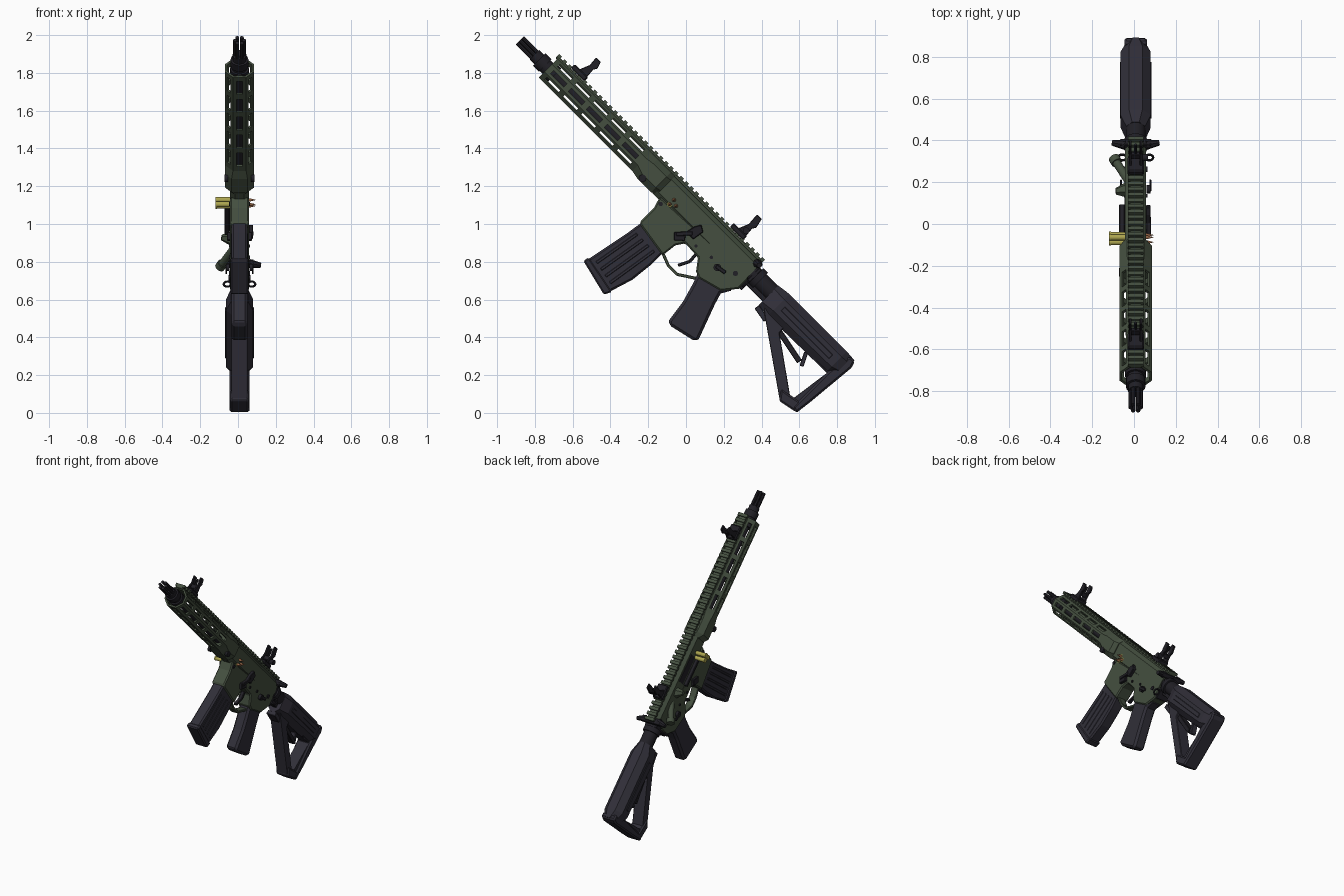
import bpy, bmesh, math
from mathutils import Vector

cube = bpy.data.objects.get("Cube")
if cube:
    bpy.data.objects.remove(cube, do_unlink=True)


def material(name, rgb):
    m = bpy.data.materials.new(name)
    m.use_nodes = True
    m.diffuse_color = (*rgb, 1)
    bsdf = m.node_tree.nodes["Principled BSDF"]
    bsdf.inputs["Base Color"].default_value = (*rgb, 1)
    bsdf.inputs["Roughness"].default_value = 0.6
    return m


GREEN = material("olive_green", (0.058, 0.078, 0.050))
POLYMER = material("dark_polymer", (0.030, 0.028, 0.040))
STEEL = material("black_steel", (0.015, 0.014, 0.019))
BRASS = material("brass", (0.42, 0.38, 0.08))
COPPER = material("copper", (0.30, 0.13, 0.06))


# Parts use local axes: x across, s rearward, t upward; each is then tilted 45 degrees
def finish(name, bm, mat, bevel=0, smooth=False):
    bmesh.ops.recalc_face_normals(bm, faces=bm.faces)
    mesh = bpy.data.meshes.new(name)
    bm.to_mesh(mesh)
    bm.free()
    mesh.materials.append(mat)
    o = bpy.data.objects.new(name, mesh)
    bpy.context.collection.objects.link(o)
    o.rotation_euler.x = -math.pi / 4
    o.location = (0.008, 0, 1)
    if bevel:
        b = o.modifiers.new("bevel", "BEVEL")
        b.width, b.segments, b.limit_method = bevel, 1, "ANGLE"
        b.angle_limit = math.radians(50)
    if smooth:
        bpy.ops.object.select_all(action="DESELECT")
        o.select_set(True)
        bpy.context.view_layer.objects.active = o
        bpy.ops.object.shade_smooth_by_angle(angle=math.radians(35))
    return o


def prism(name, pts, half, mat, bevel=0.006, x=0):
    bm = bmesh.new()
    face = bm.faces.new([bm.verts.new((x - half, s, t)) for s, t in pts])
    out = bmesh.ops.extrude_face_region(bm, geom=[face])["geom"]
    bmesh.ops.translate(bm, vec=(2 * half, 0, 0),
                        verts=[v for v in out if isinstance(v, bmesh.types.BMVert)])
    return finish(name, bm, mat, bevel)


def box(name, c, size, mat, bevel=0.003):
    s, t, a, b = c[1], c[2], size[1] / 2, size[2] / 2
    pts = [(s - a, t - b), (s + a, t - b), (s + a, t + b), (s - a, t + b)]
    return prism(name, pts, size[0] / 2, mat, bevel, c[0])


def bar(name, p, q, width, half, mat, x=0):
    p, q = Vector(p), Vector(q)
    n = (q - p).orthogonal().normalized() * width / 2
    return prism(name, [p - n, q - n, q + n, p + n], half, mat, 0.003, x)


def tube(name, p, q, r, mat, r2=None, sides=20):
    p, q = Vector(p), Vector(q)
    bm = bmesh.new()
    bmesh.ops.create_cone(bm, cap_ends=True, segments=sides, radius1=r,
                          radius2=r if r2 is None else r2, depth=(q - p).length)
    turn = (q - p).to_track_quat("Z", "Y").to_matrix().to_4x4()
    turn.translation = (p + q) / 2
    bm.transform(turn)
    return finish(name, bm, mat, smooth=True)


def octagon(hw, lo, hi, c):
    return [(hw - c, lo), (hw, lo + c), (hw, hi - c), (hw - c, hi),
            (c - hw, hi), (-hw, hi - c), (-hw, lo + c), (c - hw, lo)]


def loft(name, sections, mat):
    """Chamfered body through sections of (s, half width, low, high, chamfer)."""
    bm = bmesh.new()
    rings = [[bm.verts.new((x, s, t)) for x, t in octagon(*rest)] for s, *rest in sections]
    for a, b in zip(rings, rings[1:]):
        for i in range(8):
            j = (i + 1) % 8
            bm.faces.new((a[i], a[j], b[j], b[i]))
    bm.faces.new(rings[0])
    bm.faces.new(rings[-1])
    return finish(name, bm, mat)


def ring_frame(name, outer, inner, half, mat):
    """Flat frame between two outlines with equal numbers of corners."""
    bm = bmesh.new()
    loops = [[bm.verts.new((x, s, t)) for s, t in pts]
             for x, pts in ((-half, outer), (half, outer), (half, inner), (-half, inner))]
    n = len(outer)
    for a, b in zip(loops, loops[1:] + loops[:1]):
        for i in range(n):
            j = (i + 1) % n
            bm.faces.new((a[i], a[j], b[j], b[i]))
    return finish(name, bm, mat, 0.005)


BORE = 0.066

# Barrel, muzzle collars and pronged muzzle device
tube("barrel", (0, -1.2, BORE), (0, -0.2, BORE), 0.026, STEEL)
for s0, s1, r in ((-1.2, -1.165, 0.036), (-1.165, -1.12, 0.047), (-1.12, -1.1, 0.04), (-1.1, -1.05, 0.05)):
    tube("muzzle_collar", (0, s0, BORE), (0, s1, BORE), r, STEEL, sides=16)
for k in range(6):
    a = k * math.pi / 3
    x, t = 0.024 * math.cos(a), BORE + 0.024 * math.sin(a)
    tube("muzzle_prong", (x, -1.31, t), (x, -1.19, t), 0.0105, STEEL, sides=8)

# Handguard shell: eight facets, slotted down the middle except along the top
bm = bmesh.new()
corners = [Vector(p) for p in octagon(0.077, -0.002, 0.138, 0.042)]
outline = []
for i, p in enumerate(corners):
    q = corners[(i + 1) % 8]
    outline += [p, p.lerp(q, 0.28), p.lerp(q, 0.72)]
stations = [-1.1]
for k in range(5):
    mid = -1.02 + 0.134 * k
    stations += [mid - 0.05, mid + 0.05]
stations.append(-0.40)
rings = [[bm.verts.new((p.x, s, p.y)) for p in outline] for s in stations]
for k in range(len(rings) - 1):
    for i in range(24):
        if not (k % 2 and i % 3 == 1 and i // 3 != 3):
            j = (i + 1) % 24
            bm.faces.new((rings[k][i], rings[k][j], rings[k + 1][j], rings[k + 1][i]))
shell = finish("handguard", bm, GREEN)
wall = shell.modifiers.new("wall", "SOLIDIFY")
wall.thickness, wall.offset = 0.012, -1
loft("handguard_rear", [(-0.40, 0.077, -0.002, 0.138, 0.042), (-0.35, 0.077, -0.012, 0.138, 0.035),
                        (-0.25, 0.077, -0.012, 0.138, 0.035), (-0.22, 0.055, 0.0, 0.138, 0.03)], GREEN)

# Top rail with teeth
box("rail_base", (0, -0.34, 0.141), (0.056, 1.54, 0.018), GREEN)
for k in range(41):
    box("rail_tooth", (0, -1.1 + k * 0.038, 0.153), (0.074, 0.021, 0.018), GREEN, 0)

# Upper and lower receiver
loft("upper_receiver", [(-0.24, 0.05, -0.01, 0.136, 0.025), (0.43, 0.05, -0.01, 0.136, 0.025)], GREEN)
prism("lower_receiver", [(-0.2, 0.005), (-0.18, -0.06), (-0.18, -0.165), (-0.165, -0.175), (0.03, -0.205),
                         (0.04, -0.12), (0.07, -0.075), (0.17, -0.08), (0.215, -0.14), (0.25, -0.155),
                         (0.38, -0.12), (0.44, -0.045), (0.44, 0.03), (0.3, 0.03)], 0.05, GREEN, 0.008)
for p, q in (((0.02, -0.195), (0.09, -0.222)), ((0.085, -0.222), (0.16, -0.222)), ((0.155, -0.222), (0.25, -0.16))):
    bar("trigger_guard", p, q, 0.016, 0.026, GREEN)
for p, q in (((0.15, -0.075), (0.155, -0.13)), ((0.155, -0.125), (0.125, -0.185))):
    bar("trigger", p, q, 0.017, 0.013, STEEL)

# Magazine with raised ribs and floor plate
prism("magazine", [(-0.17, -0.15), (0.022, -0.18), (0.022, -0.28), (0.008, -0.41), (-0.035, -0.548),
                   (-0.236, -0.506), (-0.208, -0.368), (-0.185, -0.25)], 0.042, POLYMER, 0.01)
prism("magazine_floor", [(-0.247, -0.522), (-0.238, -0.488), (-0.022, -0.53), (-0.043, -0.572)],
      0.048, POLYMER, 0.008)
for k in range(4):
    f = k * 0.042
    bar("magazine_rib", (-0.145 + f, -0.22), (-0.19 + f, -0.48 - f * 0.2), 0.016, 0.045, POLYMER)

# Pistol grip
prism("grip", [(0.225, -0.13), (0.25, -0.2), (0.279, -0.30), (0.297, -0.425), (0.314, -0.442), (0.475, -0.405),
               (0.478, -0.38), (0.409, -0.193), (0.39, -0.13), (0.425, -0.07), (0.39, -0.06), (0.3, -0.11)],
      0.043, POLYMER, 0.014)

# Buffer tube, end plate and sling loops
tube("buffer_tube", (0, 0.42, BORE), (0, 0.95, BORE), 0.047, STEEL)
box("buffer_tube_keel", (0, 0.54, 0.015), (0.034, 0.24, 0.035), STEEL)
tube("castle_nut", (0, 0.455, BORE), (0, 0.49, BORE), 0.059, STEEL, sides=12)
box("end_plate", (0, 0.447, 0.035), (0.092, 0.018, 0.15), STEEL)
for side in (-1, 1):
    for k in range(10):
        a, b = (math.tau * i / 10 for i in (k, k + 1))
        tube("sling_loop", (side * 0.064 + 0.02 * math.cos(a), 0.45, 0.02 * math.sin(a)),
             (side * 0.064 + 0.02 * math.cos(b), 0.45, 0.02 * math.sin(b)), 0.006, STEEL, sides=6)

# Stock: body, triangular frame, butt pad and adjustment lever
loft("stock_body", [(0.575, 0.045, -0.035, 0.115, 0.028), (0.65, 0.072, -0.038, 0.125, 0.04),
                    (1.08, 0.072, -0.03, 0.125, 0.04), (1.14, 0.045, 0.0, 0.12, 0.03)], POLYMER)
ring_frame("stock_frame", [(0.6, -0.02), (0.64, -0.05), (1.015, -0.312), (1.11, -0.29), (1.145, 0.09), (0.9, 0.02)],
           [(0.755, -0.025), (0.76, -0.06), (1.035, -0.255), (1.055, -0.245), (1.085, -0.03), (0.9, -0.025)],
           0.042, POLYMER)
prism("butt_pad", [(1.085, -0.285), (1.12, -0.297), (1.132, -0.2), (1.158, 0.08), (1.146, 0.118), (1.11, 0.118),
                   (1.085, -0.02)], 0.054, POLYMER, 0.01)
prism("stock_toe", [(1.01, -0.314), (1.116, -0.293), (1.11, -0.235), (1.03, -0.25), (0.97, -0.26)], 0.05, POLYMER, 0.01)
bar("stock_lever", (0.66, -0.035), (0.94, -0.09), 0.03, 0.026, STEEL)
bar("stock_brace", (0.93, -0.03), (0.965, -0.1), 0.022, 0.02, POLYMER)
bar("stock_front_lip", (0.575, -0.045), (0.66, -0.06), 0.03, 0.035, POLYMER)
for side in (-1, 1):
    box("stock_side_panel", (side * 0.072, 0.86, 0.045), (0.008, 0.36, 0.03), POLYMER)

# Folding sights, raised
def sight(label, s, top):
    box(label + "_sight_base", (0, s, 0.168), (0.078, 0.1, 0.03), STEEL, 0.006)
    for side in (-1, 1):
        prism(label + "_sight_wing", [(s - 0.015, 0.175), (s + 0.045, 0.175), (s + 0.04, 0.23), (s + 0.052, 0.25),
                                      (s + 0.04, top), (s + 0.005, top), (s + 0.01, 0.235)], 0.007, STEEL,
              0.003, side * 0.026)
    box(label + "_sight_bridge", (0, s + 0.023, 0.215), (0.05, 0.024, 0.03), STEEL)
    tube(label + "_sight_post", (0, s + 0.025, 0.2), (0, s + 0.025, top - 0.015), 0.007, STEEL, sides=8)


sight("front", -0.965, 0.287)
sight("rear", 0.225, 0.302)
tube("rear_sight_knob", (0.03, 0.25, 0.2), (0.06, 0.25, 0.2), 0.018, STEEL, sides=12)

# Charging handle with a wing on each side
box("charging_handle", (0, 0.42, 0.122), (0.15, 0.04, 0.03), STEEL)
for side in (-1, 1):
    tube("charging_wing", (side * 0.05, 0.415, 0.12), (side * 0.112, 0.43, 0.12), 0.024, STEEL, 0.014, 8)

# Forward assist, deflector and open port cover on the right side
tube("forward_assist", (-0.03, 0.23, 0.05), (-0.098, 0.37, 0.06), 0.02, GREEN)
tube("forward_assist_button", (-0.09, 0.355, 0.059), (-0.104, 0.385, 0.061), 0.027, GREEN)
tube("case_deflector", (-0.04, 0.17, 0.06), (-0.095, 0.16, 0.06), 0.04, GREEN, 0.016, 6)
box("ejection_port", (-0.05, 0.0, 0.07), (0.006, 0.2, 0.055), STEEL, 0)
box("port_cover", (-0.066, 0.0, 0.025), (0.026, 0.2, 0.02), STEEL)

# Cartridges lying across the receiver
for s, t in ((-0.135, 0.012), (-0.105, 0.03), (-0.135, 0.045)):
    tube("cartridge_rim", (-0.128, s, t), (-0.118, s, t), 0.017, BRASS, sides=12)
    tube("cartridge_case", (-0.12, s, t), (0.05, s, t), 0.015, BRASS, sides=12)
    tube("cartridge_tip", (0.045, s, t), (0.085, s, t), 0.011, COPPER, 0.001, 12)

# Controls and pins on both sides
for side in (-1, 1):
    x = side * 0.052
    for s, t, r in ((0.37, 0.0, 0.014), (0.12, -0.045, 0.009), (0.22, -0.03, 0.009), (-0.17, -0.02, 0.012)):
        tube("receiver_pin", (x - side * 0.01, s, t), (x + side * 0.004, s, t), r, STEEL, sides=12)
    tube("sling_socket", (side * 0.06, -0.334, 0.008), (side * 0.079, -0.334, 0.008), 0.02, STEEL, sides=16)
    tube("selector_hub", (x, 0.28, -0.045), (x + side * 0.02, 0.28, -0.045), 0.02, STEEL, sides=12)
    bar("selector_lever", (0.27, -0.045), (0.33, -0.035), 0.02, 0.005, STEEL, x + side * 0.018)
    bar("magazine_release", (0.0, -0.09), (0.045, -0.05), 0.045, 0.01, STEEL, x + side * 0.005)
prism("bolt_catch", [(0.03, -0.03), (0.085, -0.03), (0.095, 0.035), (0.06, 0.055), (0.04, 0.02)], 0.012, STEEL, 0.004, 0.06)
bar("bolt_catch_arm", (0.0, -0.075), (0.06, -0.01), 0.022, 0.012, STEEL, 0.062)
